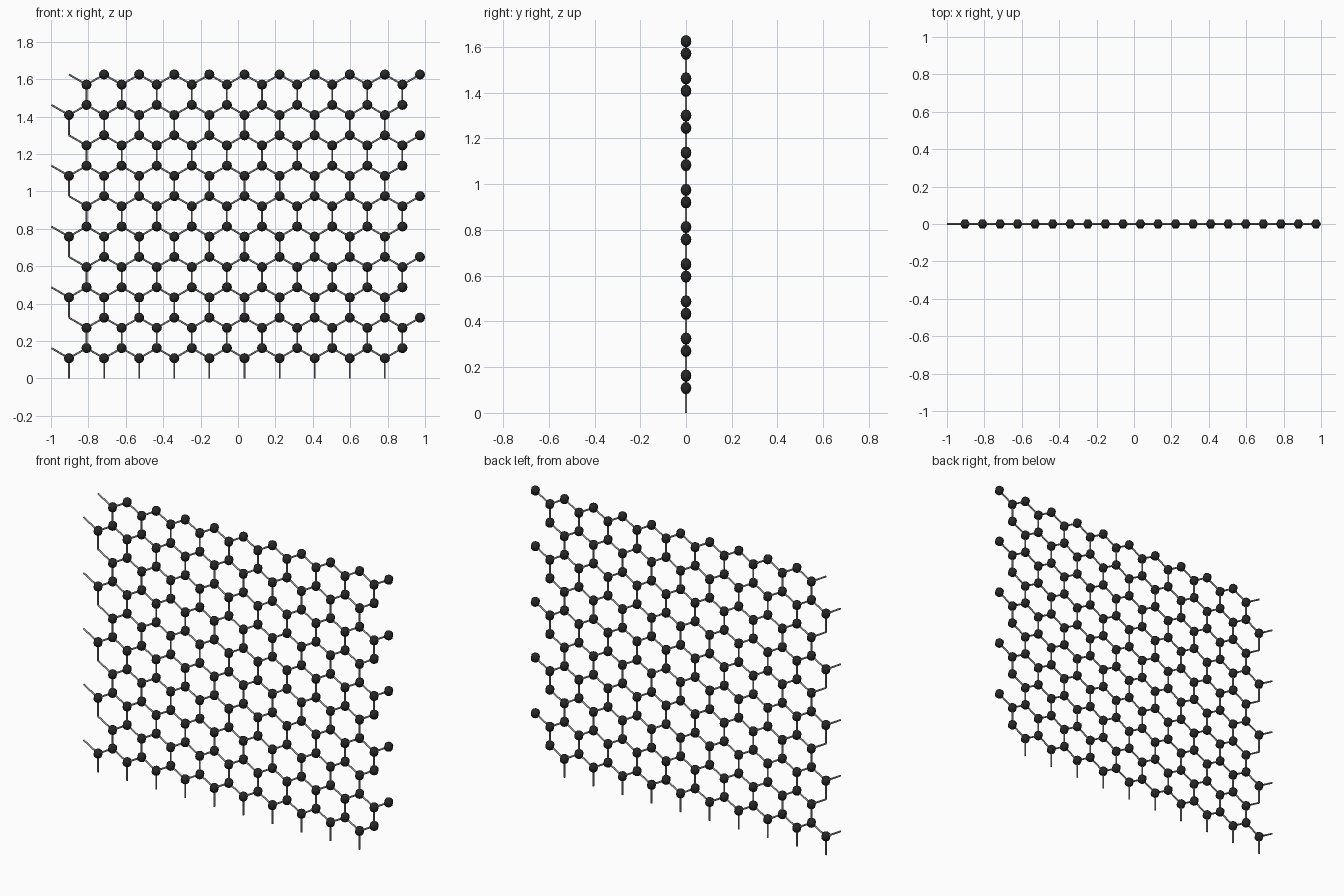
import bpy, bmesh, math
from mathutils import Vector, Matrix

if "Cube" in bpy.data.objects:
    bpy.data.objects.remove(bpy.data.objects["Cube"])

COLS, ROWS = 10, 10
R_ATOM, R_BOND = 0.027, 0.005
H = (2 - R_ATOM - R_BOND / 2) / 21      # half the hexagon width
A = 2 * H / math.sqrt(3)                # bond length
X0 = -1 + R_BOND / 2 + H                # first atom column
TURN = Matrix.Rotation(math.radians(30), 4, 'Z')   # atom corners point along x


def material(name, value):
    m = bpy.data.materials.new(name)
    m.diffuse_color = (value, value, value, 1)
    m.use_nodes = True
    m.node_tree.nodes["Principled BSDF"].inputs["Base Color"].default_value = m.diffuse_color
    return m


def finish(bm, name, mat):
    mesh = bpy.data.meshes.new(name)
    bm.to_mesh(mesh)
    bm.free()
    mesh.materials.append(mat)
    obj = bpy.data.objects.new(name, mesh)
    bpy.context.collection.objects.link(obj)
    bpy.context.view_layer.objects.active = obj
    obj.select_set(True)
    bpy.ops.object.shade_smooth_by_angle(angle=math.radians(62))
    obj.select_set(False)


def add_atom(bm, p):
    bmesh.ops.create_uvsphere(bm, u_segments=6, v_segments=6, radius=R_ATOM,
                              matrix=Matrix.Translation(p) @ TURN)


def add_bond(bm, p, q):
    d = q - p
    rot = d.to_track_quat('Z', 'Y').to_matrix().to_4x4()
    bmesh.ops.create_cone(bm, cap_ends=True, segments=6, radius1=R_BOND,
                          radius2=R_BOND, depth=d.length,
                          matrix=Matrix.Translation((p + q) / 2) @ rot)


# Honeycomb sheet: every cell has a lower and an upper atom, and three bonds
atoms, bonds = bmesh.new(), bmesh.new()
for row in range(ROWS):
    for col in range(COLS):
        low = Vector((X0 + H * (2 * col + row % 2), 0, A * (1 + 1.5 * row)))
        right = low + Vector((H, 0, A / 2))
        left = low + Vector((-H, 0, A / 2))
        down = low - Vector((0, 0, A))
        add_atom(atoms, low)
        add_atom(atoms, right)
        for end in (right, left, down):
            add_bond(bonds, low, end)

finish(atoms, "lattice_atoms", material("dark_atom", 0.02))
finish(bonds, "lattice_bonds", material("grey_bond", 0.3))
